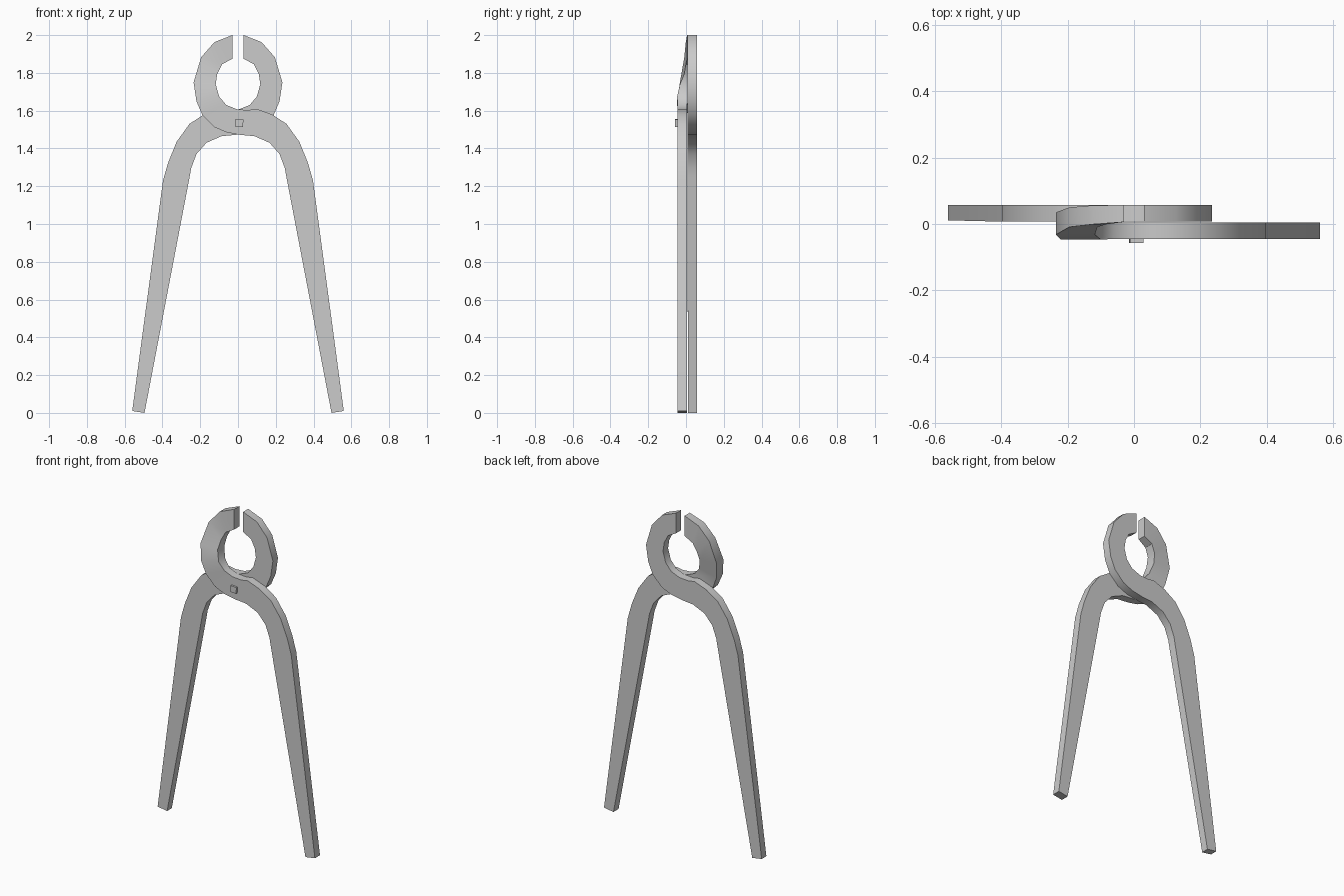
import bpy, bmesh, math

if "Cube" in bpy.data.objects:
    bpy.data.objects.remove(bpy.data.objects["Cube"])

# Paired edge points (x, z) along one arm, from the jaw tip to the handle end
INNER_JAW = [(-.03, 1.875), (-.085, 1.845), (-.11, 1.795), (-.118, 1.74), (-.1, 1.675),
             (-.062, 1.63), (-.005, 1.607), (.055, 1.603), (.098, 1.61), (.18, 1.58),
             (.257, 1.53), (.325, 1.435), (.37, 1.325), (.397, 1.23), (.56, .01)]
OUTER_JAW = [(-.03, 2.0), (-.125, 1.963), (-.195, 1.883), (-.235, 1.75), (-.22, 1.65),
             (-.188, 1.575), (-.125, 1.513), (-.06, 1.485), (.01, 1.472), (.087, 1.465),
             (.167, 1.43), (.22, 1.37), (.248, 1.295), (.256, 1.25), (.495, 0)]
# Front arm: its jaw bends back so both tips meet in the same plane
BEND = [(.006, .057), (-.001, .056), (-.009, .05), (-.032, .035), (-.047, .015)]


def arm(name, side, depths):
    bm = bmesh.new()
    rings = []
    for (ax, az), (bx, bz), (y0, y1) in zip(INNER_JAW, OUTER_JAW, depths):
        rings.append([bm.verts.new(p) for p in (
            (side * ax, y0, az), (side * bx, y0, bz),
            (side * bx, y1, bz), (side * ax, y1, az))])
    for r, s in zip(rings, rings[1:]):
        for i in range(4):
            j = (i + 1) % 4
            bm.faces.new((r[i], r[j], s[j], s[i]))
    bm.faces.new(rings[0])
    bm.faces.new(rings[-1])
    bmesh.ops.recalc_face_normals(bm, faces=bm.faces)
    mesh = bpy.data.meshes.new(name)
    bm.to_mesh(mesh)
    bm.free()
    ob = bpy.data.objects.new(name, mesh)
    bpy.context.collection.objects.link(ob)
    bpy.ops.object.select_all(action='DESELECT')
    ob.select_set(True)
    bpy.context.view_layer.objects.active = ob
    bpy.ops.object.shade_smooth_by_angle(angle=math.radians(30))
    return ob


# Two crossing arms
n = len(INNER_JAW)
arm("front_arm", 1, BEND + [(-.045, .005)] * (n - 5))
arm("back_arm", -1, [(.007, .057)] * (n - 1) + [(.011, .057)])

# Square pivot pin standing proud of the front arm
bpy.ops.mesh.primitive_cube_add(size=1, location=(.007, -.036, 1.535),
                                rotation=(0, math.radians(4), 0))
pin = bpy.context.object
pin.name = "pivot_pin"
pin.scale = (.041, .042, .039)
